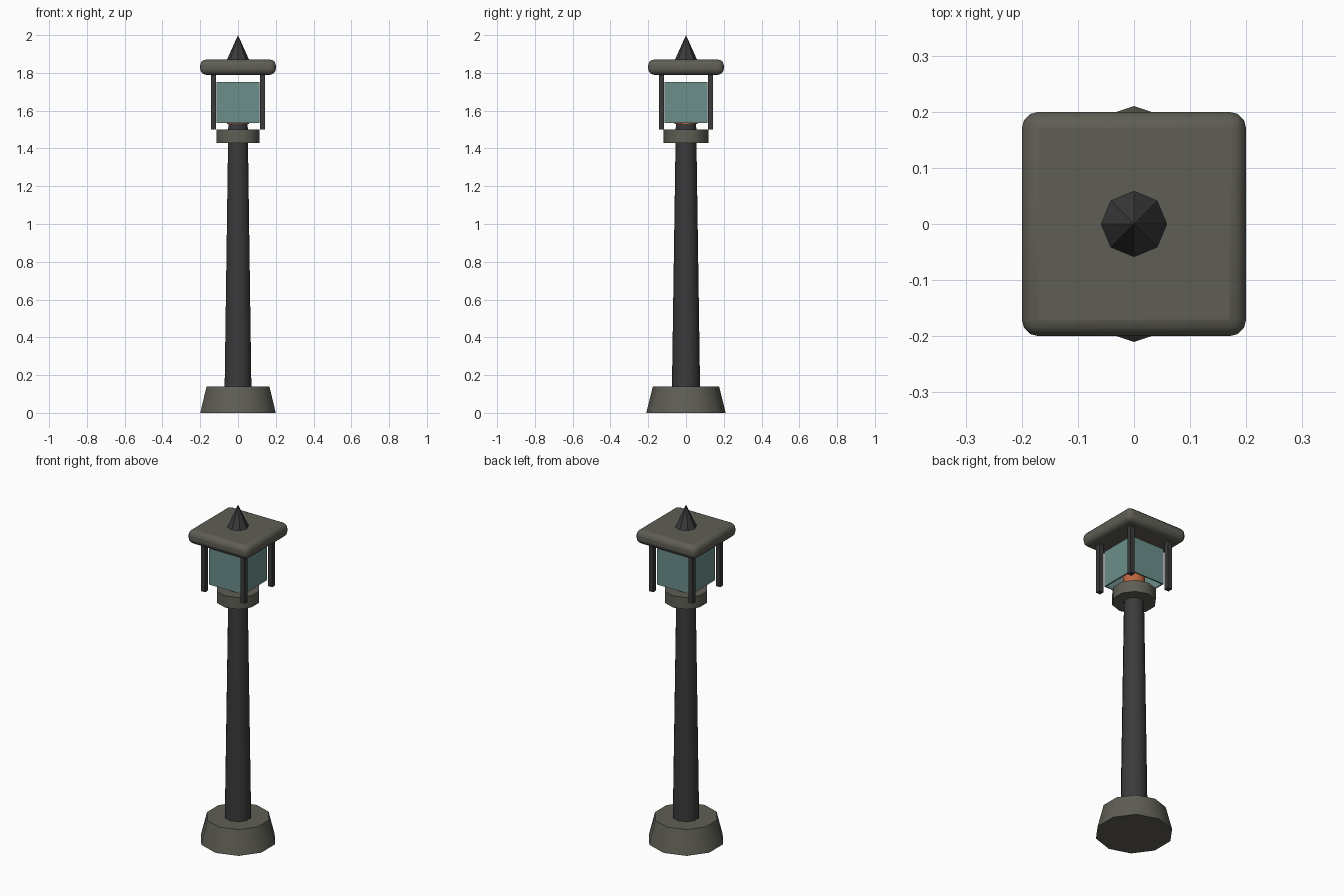
import bpy, math

if "Cube" in bpy.data.objects:
    bpy.data.objects.remove(bpy.data.objects["Cube"])


def material(name, r, g, b):
    m = bpy.data.materials.new(name)
    m.diffuse_color = (r, g, b, 1)
    m.use_nodes = True
    m.node_tree.nodes["Principled BSDF"].inputs["Base Color"].default_value = m.diffuse_color
    return m


STONE = material("grey stone", 0.115, 0.112, 0.09)
IRON = material("dark iron", 0.043, 0.043, 0.045)
GLASS = material("teal glass", 0.15, 0.275, 0.26)
LAMP = material("orange lamp", 0.50, 0.13, 0.05)


def finish(name, mat):
    ob = bpy.context.object
    ob.name = name
    ob.data.materials.append(mat)
    return ob


def cone(name, mat, sides, r1, r2, z0, z1):
    bpy.ops.mesh.primitive_cone_add(vertices=sides, radius1=r1, radius2=r2,
                                    depth=z1 - z0, location=(0, 0, (z0 + z1) / 2))
    bpy.ops.object.shade_smooth_by_angle(angle=math.radians(40))
    return finish(name, mat)


def box(name, mat, x, y, z, sx, sy, sz):
    bpy.ops.mesh.primitive_cube_add(size=1, location=(x, y, z))
    ob = finish(name, mat)
    ob.scale = (sx, sy, sz)
    bpy.ops.object.transform_apply(location=False, rotation=False, scale=True)
    return ob


# foot, tapered pole and collar
cone("base", STONE, 10, 0.21, 0.175, 0, 0.14)
cone("pole", IRON, 10, 0.075, 0.054, 0.10, 1.53)
cone("collar", STONE, 10, 0.12, 0.12, 1.43, 1.50)

# lamp inside the glass
cone("lamp", LAMP, 10, 0.062, 0.062, 1.53, 1.69)

# corner posts
for sx in (-1, 1):
    for sy in (-1, 1):
        box("corner_post", IRON, sx * 0.13, sy * 0.13, 1.65, 0.028, 0.028, 0.30)

# four glass panes, open above and below
for s in (-1, 1):
    box("glass_pane", GLASS, 0, s * 0.109, 1.643, 0.22, 0.008, 0.215)
    box("glass_pane", GLASS, s * 0.109, 0, 1.643, 0.008, 0.22, 0.215)

# rounded roof slab
roof = box("roof", STONE, 0, 0, 1.83, 0.40, 0.40, 0.08)
bev = roof.modifiers.new("round", "BEVEL")
bev.width = 0.03
bev.segments = 3
bpy.ops.object.shade_smooth_by_angle(angle=math.radians(40))

# pointed finial
cone("finial", IRON, 8, 0.063, 0, 1.86, 2.0)
